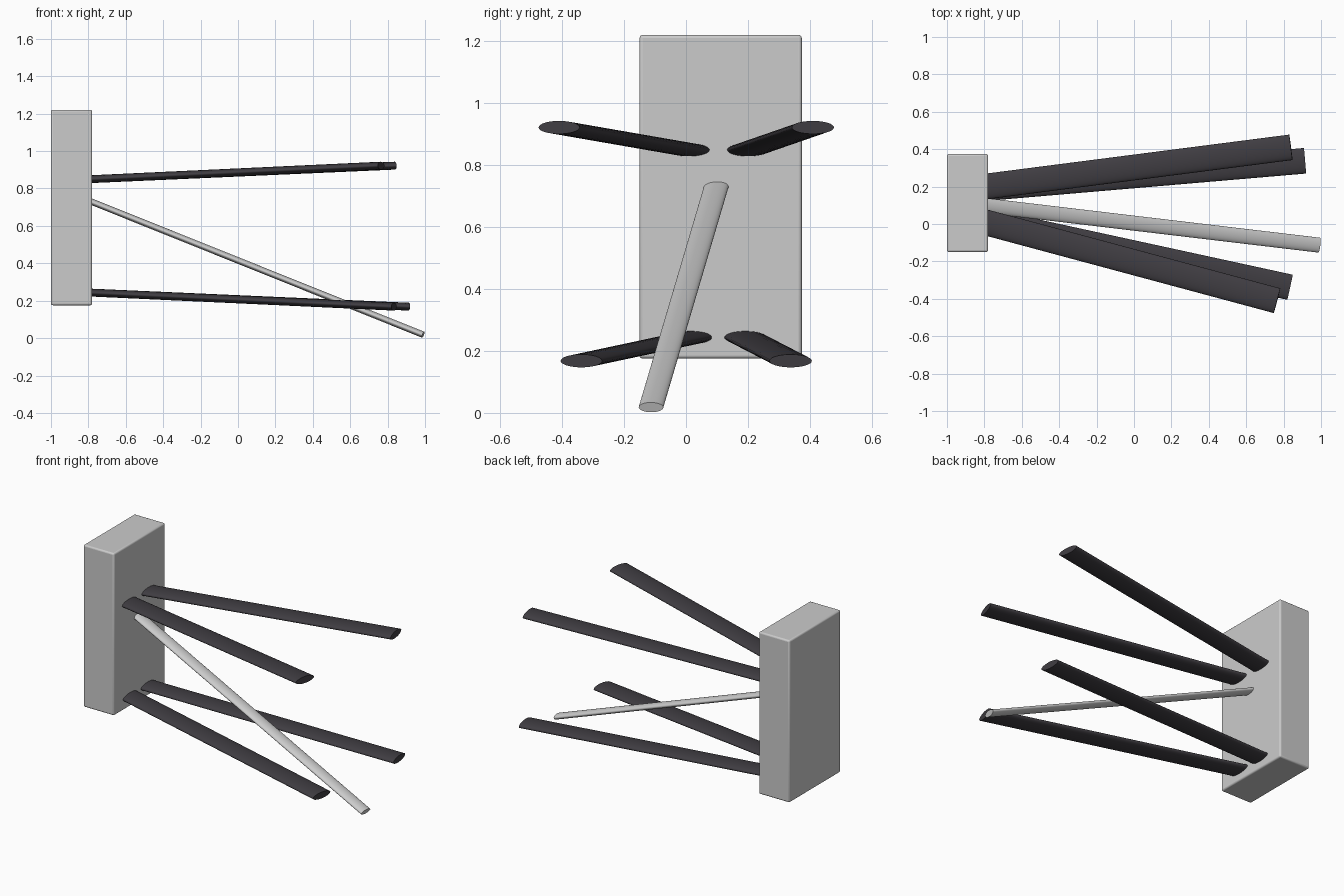
import bpy
from math import radians
from mathutils import Vector, Matrix

if "Cube" in bpy.data.objects:
    bpy.data.objects.remove(bpy.data.objects["Cube"])

FACE_X = -0.78   # outer face of the wall block
EMBED = 0.03     # how far the bars run into the block

dark = bpy.data.materials.new("dark_charcoal")
dark.diffuse_color = (0.05, 0.046, 0.054, 1)
dark.use_nodes = True
dark.node_tree.nodes["Principled BSDF"].inputs["Base Color"].default_value = dark.diffuse_color


def oval_bar(name, root, tip, width, thickness, material=None):
    """Oval-section bar from root to tip, with its wide axis level."""
    root, tip = Vector(root), Vector(tip)
    axis = (tip - root).normalized()
    root = root - axis * EMBED
    side = Vector((0, 0, 1)).cross(axis).normalized()
    up = axis.cross(side)
    bpy.ops.mesh.primitive_cylinder_add(vertices=32, radius=0.5, depth=1)
    bar = bpy.context.object
    bar.name = name
    rot = Matrix((side, up, axis)).transposed().to_4x4()
    scale = Matrix.Diagonal((width, thickness, (tip - root).length, 1))
    bar.data.transform(Matrix.Translation((root + tip) / 2) @ rot @ scale)
    bpy.ops.object.shade_smooth_by_angle(angle=radians(40))
    if material:
        bar.data.materials.append(material)
    return bar


# Upright block with softened edges
bpy.ops.mesh.primitive_cube_add(size=1, location=(-0.89, 0.112, 0.698))
block = bpy.context.object
block.name = "wall_block"
block.scale = (0.22, 0.524, 1.045)
bpy.ops.object.transform_apply(location=False, rotation=False, scale=True)
bevel = block.modifiers.new("soft_edges", 'BEVEL')
bevel.width = 0.01
bevel.segments = 3
bpy.ops.object.shade_smooth_by_angle(angle=radians(30))

# Four dark splayed arms: root y, root z, tip
arms = {
    "upper_front_arm": (0.005, 0.85, (0.765, -0.41, 0.922)),
    "upper_back_arm": (0.202, 0.85, (0.839, 0.41, 0.922)),
    "lower_front_arm": (0.013, 0.243, (0.834, -0.338, 0.168)),
    "lower_back_arm": (0.193, 0.243, (0.914, 0.338, 0.168)),
}
for name, (y, z, tip) in arms.items():
    oval_bar(name, (FACE_X, y, z), tip, 0.137, 0.042, dark)

# Pale diagonal strut reaching the floor
oval_bar("diagonal_strut", (FACE_X, 0.097, 0.728), (0.99, -0.113, 0.018), 0.08, 0.034)
